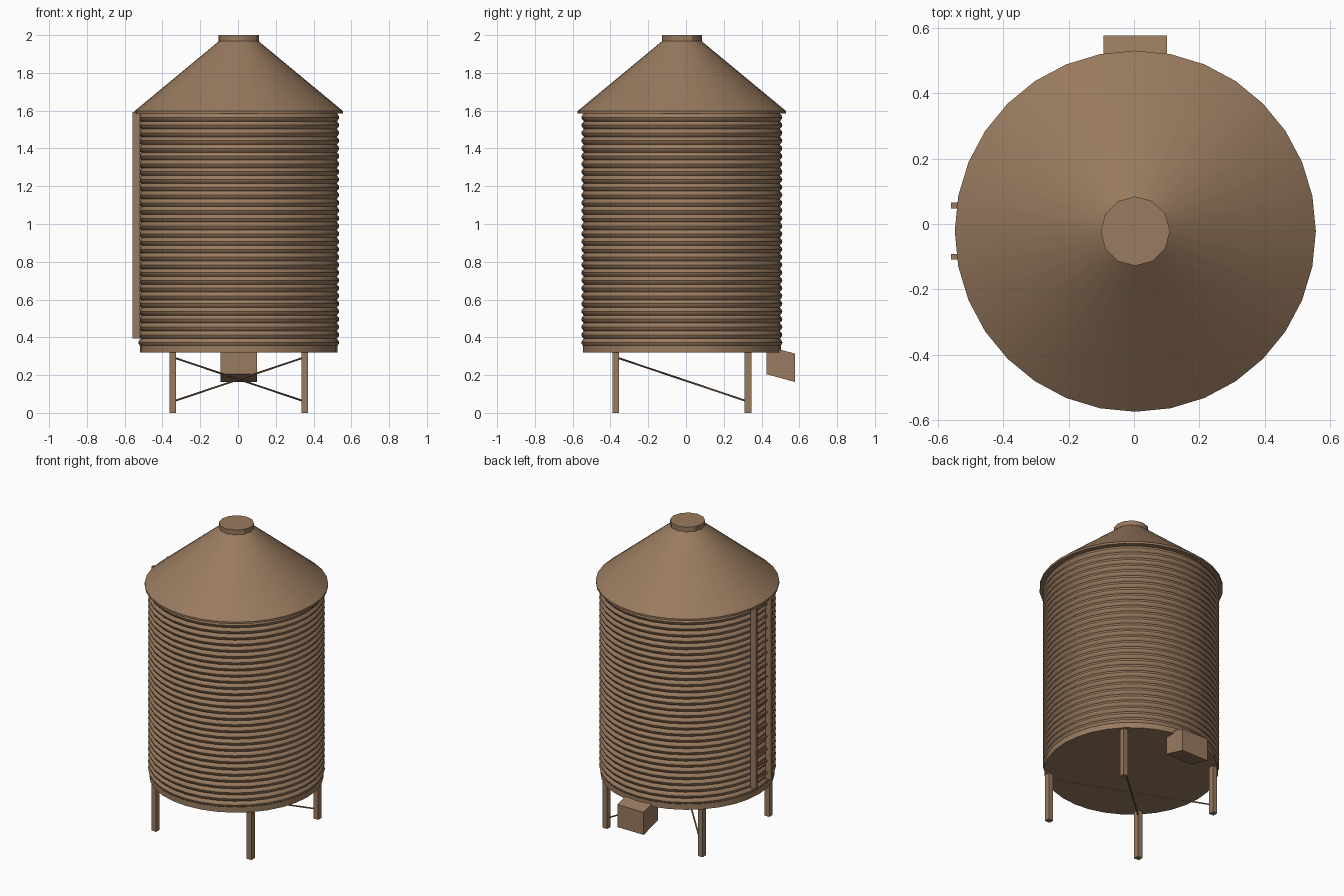
import bpy, bmesh, math
from mathutils import Vector

if "Cube" in bpy.data.objects:
    bpy.data.objects.remove(bpy.data.objects["Cube"])

CX, CY = 0.004, -0.022   # tank axis

brown = bpy.data.materials.new("weathered brown")
brown.diffuse_color = (0.32, 0.197, 0.115, 1)
brown.use_nodes = True
brown.node_tree.nodes["Principled BSDF"].inputs["Base Color"].default_value = brown.diffuse_color


def finish(name, bm, smooth=None):
    bmesh.ops.recalc_face_normals(bm, faces=bm.faces)
    mesh = bpy.data.meshes.new(name)
    bm.to_mesh(mesh)
    bm.free()
    mesh.materials.append(brown)
    ob = bpy.data.objects.new(name, mesh)
    bpy.context.collection.objects.link(ob)
    if smooth:
        bpy.ops.object.select_all(action='DESELECT')
        ob.select_set(True)
        bpy.context.view_layer.objects.active = ob
        bpy.ops.object.shade_smooth_by_angle(angle=math.radians(smooth))
    return ob


def lathe(name, profile, sides, smooth=30):
    """Closed solid turned about the tank axis from (radius, z) points."""
    bm = bmesh.new()
    rings = []
    for r, z in profile:
        rings.append([bm.verts.new((CX + r * math.sin(2 * math.pi * i / sides),
                                    CY - r * math.cos(2 * math.pi * i / sides), z))
                      for i in range(sides)])
    for a, b in zip(rings, rings[1:]):
        for i in range(sides):
            j = (i + 1) % sides
            bm.faces.new((a[i], a[j], b[j], b[i]))
    bm.faces.new(rings[0])
    bm.faces.new(rings[-1])
    return finish(name, bm, smooth)


def box(name, lo, hi):
    bm = bmesh.new()
    bmesh.ops.create_cube(bm, size=1)
    for v in bm.verts:
        v.co = [l + (c + 0.5) * (h - l) for c, l, h in zip(v.co, lo, hi)]
    return finish(name, bm)


def rod(name, a, b, radius, sides=6):
    a, b = Vector(a), Vector(b)
    bm = bmesh.new()
    bmesh.ops.create_cone(bm, cap_ends=True, segments=sides,
                          radius1=radius, radius2=radius, depth=(b - a).length)
    turn = (b - a).to_track_quat('Z', 'Y')
    for v in bm.verts:
        v.co = turn @ v.co + (a + b) / 2
    return finish(name, bm, 40)


# Corrugated tank: plain lower band, then rounded ribs up to the eave
RIBS, Z0, Z1 = 30, 0.352, 1.585
pitch = (Z1 - Z0) / RIBS
wall = [(0.524, 0.32), (0.524, Z0)]
for k in range(RIBS):
    for t in (0.12, 0.3, 0.5, 0.7, 0.88, 1.0):
        wall.append((0.519 + 0.013 * math.sin(math.pi * t), Z0 + (k + t) * pitch))
lathe("tank_wall", wall, 32)

# Conical roof with a thin eave, and the filler cap
lathe("roof", [(0.552, 1.585), (0.552, 1.598), (0.1, 1.972)], 32)
lathe("roof_cap", [(0.106, 1.965), (0.106, 2.0)], 12)

# Square legs
for sx in (-1, 1):
    for sy in (-1, 1):
        x, y = CX + sx * 0.35, CY + sy * 0.35
        box("leg", (x - 0.0175, y - 0.0175, 0), (x + 0.0175, y + 0.0175, 0.325))

# Diagonal braces crossing under the tank
for s in (-1, 1):
    rod("brace", (CX - s * 0.35, CY - 0.35, 0.295), (CX + s * 0.35, CY + 0.35, 0.06), 0.005)

# Sloping discharge chute at the back
chute = box("chute", (CX - 0.097, 0.425, 0.205), (CX + 0.097, 0.576, 0.355))
for v in chute.data.vertices:
    if v.co.y > 0.5:
        v.co.z -= 0.041

# Ladder on the left side
LY = -0.022
for s in (-1, 1):
    y = LY + s * 0.078
    box("ladder_rail", (-0.559, y - 0.009, 0.395), (-0.52, y + 0.009, 1.594))
for k in range(15):
    z = 0.44 + k * 0.08
    rod("ladder_rung", (-0.53, LY - 0.078, z), (-0.53, LY + 0.078, z), 0.006)
